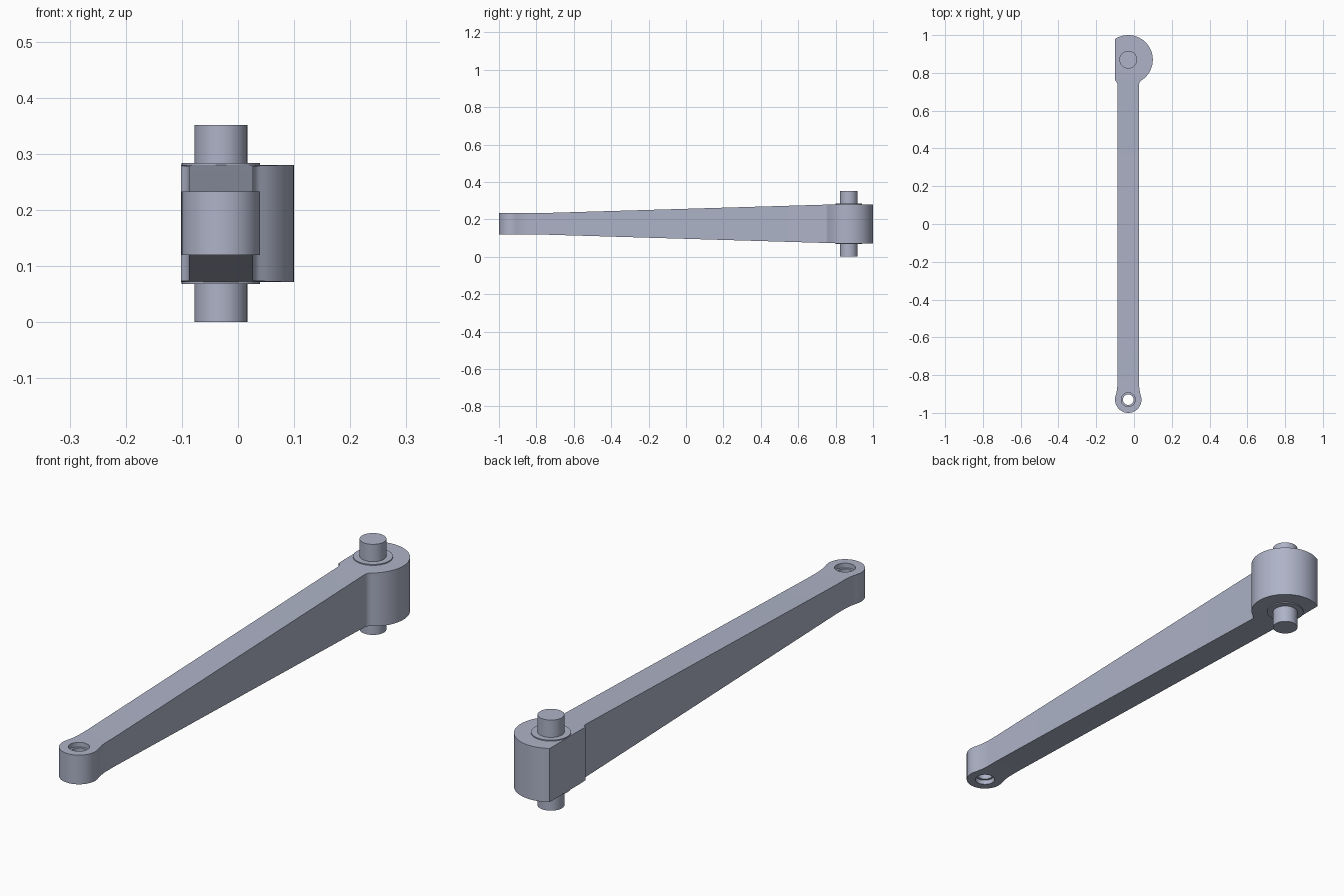
import bpy, bmesh
from math import sin, cos, pi, sqrt, atan2
from mathutils import Vector

if "Cube" in bpy.data.objects:
    bpy.data.objects.remove(bpy.data.objects["Cube"])

AXIS = -0.0305           # x of the lever's centre line
MID = 0.176              # z of its middle plane
EYE_Y, EYE_R = -0.93, 0.07
HUB_Y, HUB_R = 0.87, 0.13
BAR = 0.057              # half width of the bar

metal = bpy.data.materials.new("blue grey metal")
metal.use_nodes = True
colour = (0.42, 0.45, 0.57, 1)
metal.diffuse_color = colour
metal.node_tree.nodes["Principled BSDF"].inputs["Base Color"].default_value = colour


def finish(name, bm):
    bmesh.ops.recalc_face_normals(bm, faces=bm.faces)
    mesh = bpy.data.meshes.new(name)
    bm.to_mesh(mesh)
    bm.free()
    mesh.materials.append(metal)
    obj = bpy.data.objects.new(name, mesh)
    bpy.context.collection.objects.link(obj)
    return obj


def smooth(obj):
    bpy.ops.object.select_all(action='DESELECT')
    obj.select_set(True)
    bpy.context.view_layer.objects.active = obj
    bpy.ops.object.shade_smooth_by_angle(angle=0.5)


def turned(name, y, profile, sides=48):
    """Solid of revolution about a vertical axis from (radius, z) points."""
    bm = bmesh.new()
    rings = [[bm.verts.new((AXIS + r * cos(2 * pi * i / sides),
                            y + r * sin(2 * pi * i / sides), z))
              for i in range(sides)] for r, z in profile]
    for a, b in zip(rings, rings[1:]):
        for i in range(sides):
            j = (i + 1) % sides
            bm.faces.new((a[i], a[j], b[j], b[i]))
    bm.faces.new(rings[0][::-1])
    bm.faces.new(rings[-1])
    return finish(name, bm)


def arc(cx, cy, r, start, end, n):
    return [(cx + r * cos(start + (end - start) * i / n),
             cy + r * sin(start + (end - start) * i / n)) for i in range(n + 1)]


def fillet(r, f):
    """Offset and angle of a fillet of radius f between a disc and the bar."""
    dx = BAR + f
    dy = sqrt((r + f) ** 2 - dx ** 2)
    return dx, dy, atan2(dy, dx)


def half_height(y):
    t = min(max((y + 0.8) / 1.6, 0), 1)
    return 0.0565 + t * (0.104 - 0.0565)


# Lever outline: eye, fillet, bar, fillet, hub on one side, then mirrored
dx, dy, a = fillet(EYE_R, 0.25)
side = arc(0, EYE_Y, EYE_R, -pi / 2, a, 24)
side += arc(dx, EYE_Y + dy, 0.25, pi + a, pi, 8)[1:]
dx, dy, a = fillet(HUB_R, 0.03)
side += arc(dx, HUB_Y - dy, 0.03, pi, pi - a, 8)
side += arc(0, HUB_Y, HUB_R, -a, pi / 2, 36)[1:]
outline = side + [(-x, y) for x, y in side[-2:0:-1]]

bm = bmesh.new()
bm.faces.new([bm.verts.new((AXIS + x, y, 0)) for x, y in outline])


def cut(co, normal, trim=False):
    bmesh.ops.bisect_plane(bm, geom=bm.verts[:] + bm.edges[:] + bm.faces[:],
                           plane_co=co, plane_no=normal, clear_inner=trim)


# Flat left face of the hub, and the two lines where the taper starts and ends
cut((-0.1013, 0, 0), (1, 0, 0), trim=True)
cut((0, -0.8, 0), (0, 1, 0))
cut((0, 0.8, 0), (0, 1, 0))
extruded = bmesh.ops.extrude_face_region(bm, geom=bm.faces[:], use_keep_orig=True)
top = {v for v in extruded["geom"] if isinstance(v, bmesh.types.BMVert)}
for v in bm.verts:
    v.co.z = MID + half_height(v.co.y) * (1 if v in top else -1)
lever = finish("lever_arm", bm)

# Stepped hole through the eye
step = 0.0565 - 0.018
cutter = turned("eye_hole_cutter", EYE_Y,
                [(0.037, MID - 0.1), (0.037, MID - step), (0.028, MID - step),
                 (0.028, MID + step), (0.037, MID + step), (0.037, MID + 0.1)])
cutter.hide_render = True
hole = lever.modifiers.new("eye_hole", 'BOOLEAN')
hole.operation = 'DIFFERENCE'
hole.solver = 'EXACT'
hole.object = cutter
bpy.context.view_layer.objects.active = lever
lever.select_set(True)
bpy.ops.object.modifier_apply(modifier=hole.name)
bpy.data.objects.remove(cutter)
smooth(lever)

# Pivot pin and its washers
smooth(turned("pivot_pin", HUB_Y, [(0.047, 0), (0.047, 0.351)]))
for name, sign in (("top_washer", 1), ("bottom_washer", -1)):
    smooth(turned(name, HUB_Y, [(0.07, MID + sign * 0.1), (0.07, MID + sign * 0.108)]))
